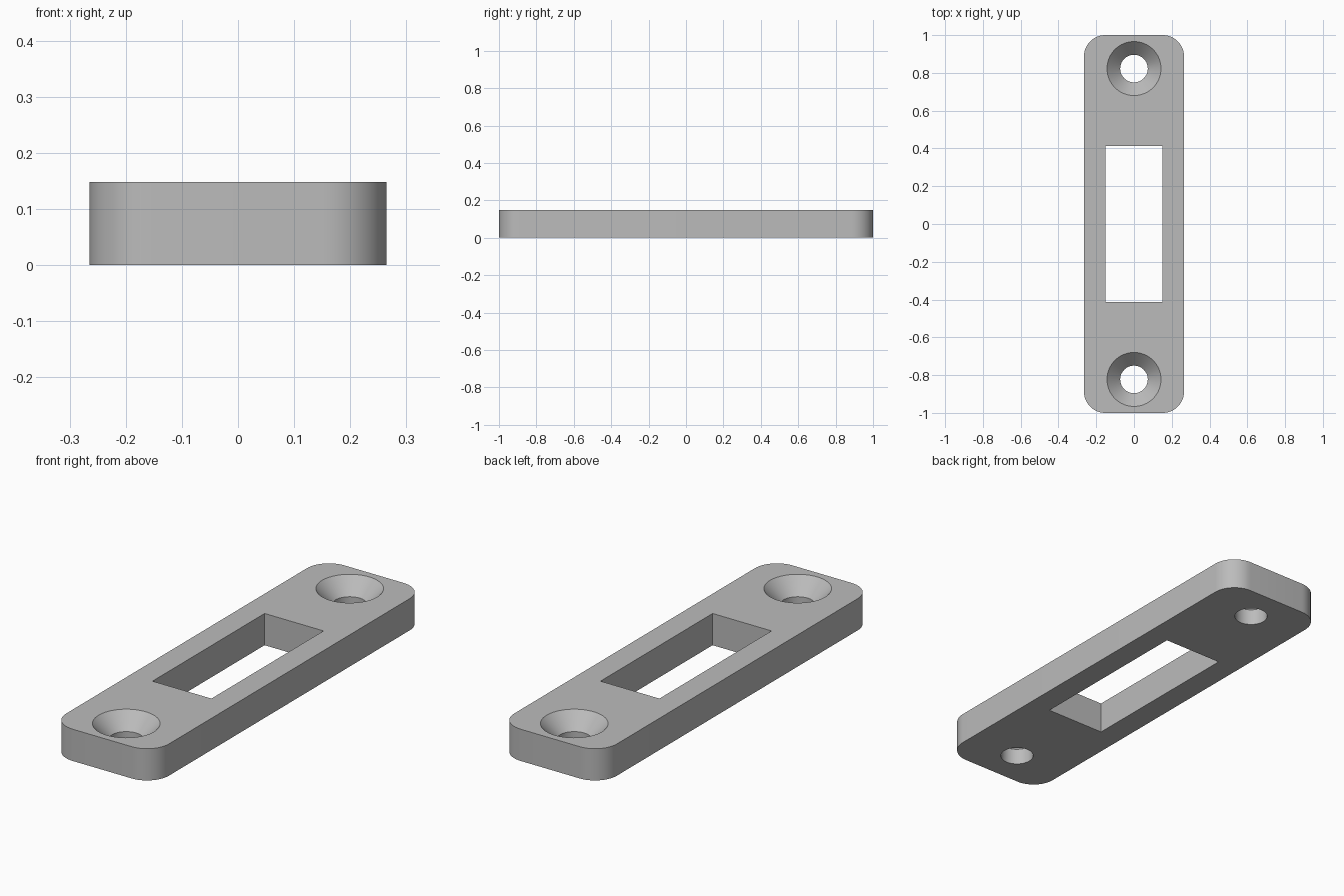
import bpy, bmesh, math

default = bpy.data.objects.get("Cube")
if default:
    bpy.data.objects.remove(default, do_unlink=True)

HALF_W, HALF_L, HEIGHT = 0.265, 1.0, 0.148
CORNER = 0.113
SINK_R, HOLE_R, SINK_DEPTH = 0.143, 0.073, 0.072
OVER = 0.05   # how far cutters reach past the plate

grey = bpy.data.materials.new("satin grey")
grey.use_nodes = True
colour = (0.5, 0.5, 0.5, 1)
grey.diffuse_color = colour
grey.node_tree.nodes["Principled BSDF"].inputs["Base Color"].default_value = colour


def add_object(name, bm):
    bmesh.ops.recalc_face_normals(bm, faces=bm.faces)
    mesh = bpy.data.meshes.new(name)
    bm.to_mesh(mesh)
    bm.free()
    mesh.materials.append(grey)
    obj = bpy.data.objects.new(name, mesh)
    bpy.context.collection.objects.link(obj)
    return obj


def box(name, x0, x1, y0, y1, z0, z1, radius=0):
    """Block, with its upright edges rounded when a radius is given."""
    bm = bmesh.new()
    bmesh.ops.create_cube(bm, size=1)
    for v in bm.verts:
        v.co.x = x1 if v.co.x > 0 else x0
        v.co.y = y1 if v.co.y > 0 else y0
        v.co.z = z1 if v.co.z > 0 else z0
    if radius:
        upright = [e for e in bm.edges if abs(e.verts[0].co.z - e.verts[1].co.z) > 0.01]
        bmesh.ops.bevel(bm, geom=upright, offset=radius, segments=12,
                        profile=0.5, affect='EDGES')
    return add_object(name, bm)


def screw_cutter(name, y, sides=64):
    """Turned solid: straight shank below, flaring to the countersink mouth."""
    profile = [(HOLE_R, -OVER), (HOLE_R, HEIGHT - SINK_DEPTH),
               (SINK_R, HEIGHT), (SINK_R, HEIGHT + OVER)]
    bm = bmesh.new()
    rings = [[bm.verts.new((r * math.cos(math.tau * i / sides),
                            y + r * math.sin(math.tau * i / sides), z))
              for i in range(sides)] for r, z in profile]
    for low, high in zip(rings, rings[1:]):
        for i in range(sides):
            j = (i + 1) % sides
            bm.faces.new((low[i], low[j], high[j], high[i]))
    bm.faces.new(rings[0])
    bm.faces.new(rings[-1])
    return add_object(name, bm)


# Rounded plate
plate = box("strike_plate", -HALF_W, HALF_W, -HALF_L, HALF_L, 0, HEIGHT, CORNER)

# Latch slot and two countersunk screw holes
cutters = [box("slot_cutter", -0.152, 0.152, -0.413, 0.413, -OVER, HEIGHT + OVER),
           screw_cutter("back_hole_cutter", 0.823),
           screw_cutter("front_hole_cutter", -0.823)]
for cutter in cutters:
    cutter.hide_render = True
    mod = plate.modifiers.new(cutter.name, 'BOOLEAN')
    mod.operation = 'DIFFERENCE'
    mod.solver = 'EXACT'
    mod.object = cutter

# Bake the cuts and discard the cutters
bpy.ops.object.select_all(action='DESELECT')
plate.select_set(True)
bpy.context.view_layer.objects.active = plate
for mod in list(plate.modifiers):
    bpy.ops.object.modifier_apply(modifier=mod.name)
for cutter in cutters:
    bpy.data.objects.remove(cutter, do_unlink=True)

bpy.ops.object.shade_smooth_by_angle(angle=math.radians(30))
